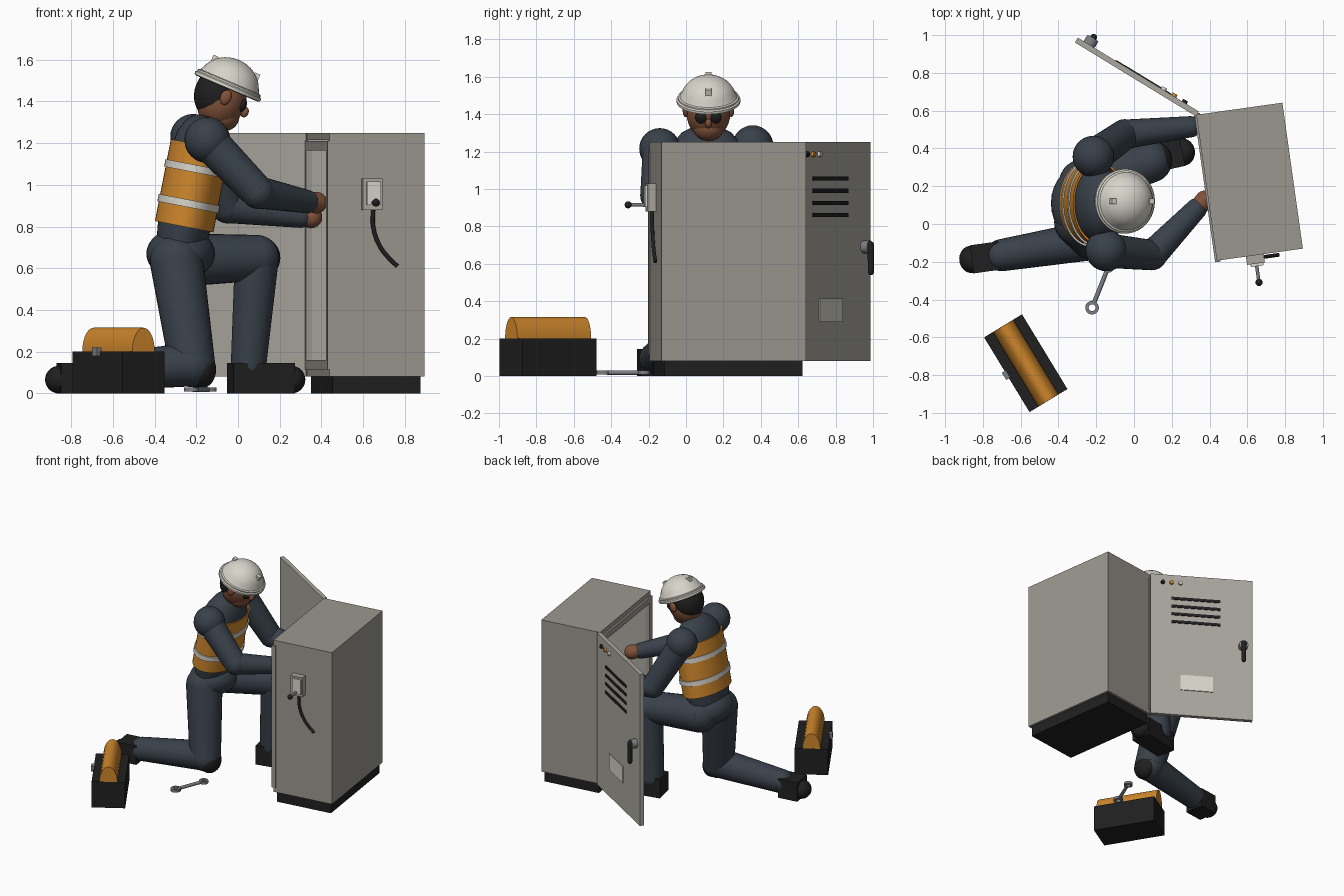
import bpy, bmesh
from math import radians, pi, cos, sin
from mathutils import Matrix, Vector

if "Cube" in bpy.data.objects:
    bpy.data.objects.remove(bpy.data.objects["Cube"], do_unlink=True)


def colour(name, r, g, b):
    m = bpy.data.materials.new(name)
    m.use_nodes = True
    m.diffuse_color = (r, g, b, 1)
    m.node_tree.nodes["Principled BSDF"].inputs["Base Color"].default_value = (r, g, b, 1)
    return m


GREY = colour("cabinet_grey", .33, .31, .275)
PALE = colour("pale_grey", .4, .385, .34)
NAVY = colour("work_navy", .04, .052, .068)
ORANGE = colour("safety_orange", .62, .24, .025)
CREAM = colour("off_white", .68, .66, .59)
BLACK = colour("rubber_black", .014, .014, .014)
SKIN = colour("skin_brown", .22, .085, .042)
METAL = colour("steel", .2, .21, .23)

T = Matrix.Translation
I = Matrix.Identity(4)


def rot(deg, axis):
    return Matrix.Rotation(radians(deg), 4, axis)


def scale(v):
    return Matrix.Diagonal((*v, 1))


def finish(name, bm, mats, M=I, smooth=True):
    bmesh.ops.transform(bm, matrix=M, verts=bm.verts)
    me = bpy.data.meshes.new(name)
    bm.to_mesh(me)
    bm.free()
    for m in mats if isinstance(mats, list) else [mats]:
        me.materials.append(m)
    if smooth:
        me.shade_smooth()
        me.set_sharp_from_angle(angle=radians(40))
    ob = bpy.data.objects.new(name, me)
    bpy.context.scene.collection.objects.link(ob)


def box(name, c, size, mat, M=I):
    bm = bmesh.new()
    bmesh.ops.create_cube(bm, size=1)
    finish(name, bm, mat, M @ T(c) @ scale(size), False)


def ball(name, c, r, mat, M=I):
    bm = bmesh.new()
    bmesh.ops.create_uvsphere(bm, u_segments=28, v_segments=16, radius=1)
    finish(name, bm, mat, M @ T(c) @ scale(r if isinstance(r, tuple) else (r, r, r)))


def rod(name, p, q, r1, r2, mat, M=I, balls=False):
    # tapered cylinder from p to q, optionally with round ends
    p, q = Vector(p), Vector(q)
    bm = bmesh.new()
    d = q - p
    A = T((p + q) / 2) @ d.to_track_quat('Z', 'Y').to_matrix().to_4x4()
    bmesh.ops.create_cone(bm, cap_ends=True, segments=28, radius1=r1, radius2=r2,
                          depth=d.length, matrix=A)
    if balls:
        for c, r in ((p, r1), (q, r2)):
            bmesh.ops.create_uvsphere(bm, u_segments=28, v_segments=16, radius=r, matrix=T(c))
    finish(name, bm, mat, M)


def lathe(name, profile, mat, M=I, closed=False):
    # spin a profile of (radius, height) points about z
    bm = bmesh.new()
    vs = [bm.verts.new((r, 0, z)) for r, z in profile]
    pairs = list(zip(vs, vs[1:])) + ([(vs[-1], vs[0])] if closed else [])
    es = [bm.edges.new(e) for e in pairs]
    bmesh.ops.spin(bm, geom=vs + es, cent=(0, 0, 0), axis=(0, 0, 1), angle=2 * pi, steps=40)
    bmesh.ops.remove_doubles(bm, verts=bm.verts, dist=.0005)
    bmesh.ops.recalc_face_normals(bm, faces=bm.faces)
    finish(name, bm, mat, M)


# Cabinet: open shell, plinth and raised door frame
CAB = T((.612, .224, 0)) @ rot(8, 'Z')
bm = bmesh.new()
bmesh.ops.create_cube(bm, size=1, matrix=T((0, 0, .665)) @ scale((.46, .78, 1.17)))
bm.normal_update()
side = [f for f in bm.faces if f.normal.x < -.9]
bmesh.ops.inset_region(bm, faces=side, thickness=.05)
inner = bmesh.ops.extrude_discrete_faces(bm, faces=side)["faces"][0]
bmesh.ops.translate(bm, vec=(.4, 0, 0), verts=inner.verts)
for e in inner.edges:
    for f in e.link_faces:
        f.material_index = 1
finish("cabinet_shell", bm, [GREY, PALE], CAB, False)
box("cabinet_plinth", (0, 0, .04), (.425, .745, .08), BLACK, CAB)
for s in (-1, 1):
    box("frame_post", (-.225, s * .374, .663), (.03, .046, 1.095), GREY, CAB)
    box("frame_rail", (-.225, 0, .663 + s * .525), (.03, .702, .045), GREY, CAB)

# Door: local x runs from hinge to free edge, local -y is the outer face
DOOR = T((.335, .583, 0)) @ rot(148.6, 'Z')
box("door_panel", (.375, 0, .665), (.75, .03, 1.17), PALE, DOOR)
for s, m in zip((.09, .155, .22), (BLACK, ORANGE, CREAM)):
    rod("indicator_lamp", (s, -.01, 1.185), (s, -.03, 1.185), .016, .014, m, DOOR)
for i in range(4):
    box("vent_slot", (.335, -.016, 1.055 - i * .065), (.36, .008, .022), BLACK, DOOR)
box("door_label", (.34, -.017, .352), (.24, .008, .125), CREAM, DOOR)
rod("handle_boss", (.68, -.01, .69), (.68, -.055, .69), .034, .034, METAL, DOOR)
rod("handle_lever", (.68, -.06, .7), (.68, -.06, .555), .018, .016, BLACK, DOOR, True)

# Switch box with lever and cable on the front face
box("switch_box", (-.027, -.412, .955), (.095, .045, .15), PALE, CAB)
box("switch_cover", (-.022, -.44, .96), (.068, .016, .115), CREAM, CAB)
rod("switch_lever", (-.025, -.44, .915), (-.025, -.53, .915), .009, .009, METAL, CAB)
ball("switch_knob", (-.025, -.535, .915), .019, BLACK, CAB)
cu = bpy.data.curves.new("power_cable", 'CURVE')
cu.dimensions = '3D'
cu.bevel_depth = .01
cu.bevel_resolution = 3
cu.use_fill_caps = True
path = [(-.02, .89), (-.02, .8), (.01, .71), (.055, .65), (.097, .61)]
sp = cu.splines.new('BEZIER')
sp.bezier_points.add(len(path) - 1)
for bp, (x, z) in zip(sp.bezier_points, path):
    bp.co = CAB @ Vector((x, -.405, z))
    bp.handle_left_type = bp.handle_right_type = 'AUTO'
cu.materials.append(BLACK)
bpy.context.scene.collection.objects.link(bpy.data.objects.new("power_cable", cu))

# Torso, leaning forward
BODY = T((-.262, .11, .78)) @ rot(11, 'Y')
WIDE = BODY @ scale((.14, .215, 1))
lathe("torso", [(0, -.12), (.8, -.11), (.9, 0), (.95, .2), (.95, .38), (.85, .47),
                (.62, .53), (.35, .56), (0, .565)], NAVY, WIDE)
lathe("vest", [(.96, .02), (1.02, .02), (1.02, .42), (.96, .42)], ORANGE, WIDE, True)
for z in (.115, .285):
    lathe("reflective_band", [(1, z), (1.07, z), (1.07, z + .036), (1, z + .036)],
          CREAM, WIDE, True)
ball("pelvis", (-.275, .11, .67), (.165, .2, .125), NAVY)
rod("neck", (-.15, .12, 1.27), (-.08, .12, 1.38), .065, .06, SKIN)

# Arms: shoulder, elbow, wrist, hand
arms = {
    "right": ((-.147, -.14, 1.215), (.095, -.165, .965), (.33, .08, .92), (.375, .125, .915)),
    "left": ((-.215, .357, 1.23), (-.05, .475, .895), (.30, .515, .85), (.352, .525, .845)),
}
for side, (sh, el, wr, hand) in arms.items():
    ball(side + "_shoulder", sh, .11, NAVY)
    rod(side + "_upper_arm", sh, el, .092, .08, NAVY, balls=True)
    rod(side + "_forearm", el, wr, .078, .056, NAVY, balls=True)
    rod(side + "_hand", wr, hand, .045, .052, SKIN, balls=True)

# Legs: hip, knee, ankle
legs = {
    "right": ((-.295, .01, .635), (-.22, -.085, .14), (-.7, -.165, .095)),
    "left": ((-.27, .215, .64), (.09, .33, .65), (.05, .345, .13)),
}
for side, (hip, knee, ankle) in legs.items():
    rod(side + "_thigh", hip, knee, .128, .11, NAVY, balls=True)
    rod(side + "_shin", knee, ankle, .106, .085, NAVY, balls=True)
ball("right_knee_pad", (-.175, -.085, .115), (.07, .09, .09), BLACK)
ball("left_knee_pad", (.128, .335, .65), (.075, .09, .09), BLACK)

# Boots: box body with rounded toe, local +x towards the toe
for side, c, turn, length in (("right", (-.785, -.177, 0), 188, .15),
                              ("left", (.11, .35, 0), 12, .3)):
    B = T(c) @ rot(turn, 'Z')
    box(side + "_boot", (0, 0, .0725), (length, .15, .145), BLACK, B)
    ball(side + "_boot_toe", (length / 2, 0, .066), (.066, .073, .066), BLACK, B)

# Head, facing +x and tilted down
HEAD = T((-.048, .12, 1.475)) @ rot(23, 'Y')
ball("head", (.0, 0, -.075), (.115, .118, .14), SKIN, HEAD)
ball("jaw", (.035, 0, -.14), (.078, .085, .075), SKIN, HEAD)
ball("hair", (-.035, 0, -.05), (.108, .122, .13), BLACK, HEAD)
ball("nose", (.122, 0, -.085), (.02, .018, .026), SKIN, HEAD)
for s in (-1, 1):
    ball("ear", (.012, s * .122, -.055), (.026, .016, .037), SKIN, HEAD)
    ball("eyewear_lens", (.098, s * .037, -.06), (.022, .034, .034), BLACK, HEAD)

# Hard hat with brim and accessory clips
dome = [(.15 * cos(a * pi / 20), .135 * sin(a * pi / 20)) for a in range(2, 11)]
lathe("hard_hat", [(0, -.012), (.16, -.014), (.171, -.01), (.171, .004), (.163, .01),
                   (.163, .018), (.153, .022)] + dome, CREAM, HEAD)
for s in (-1, 1):
    box("hat_clip", (s * .108, 0, .093), (.028, .03, .034), CREAM, HEAD)

# Toolbox with a domed roll on top
TOOL = T((-.573, -.737, 0)) @ rot(-58.7, 'Z')
box("toolbox_body", (0, 0, .1), (.463, .235, .2), BLACK, TOOL)
rod("toolbox_roll", (-.231, 0, 0), (.231, 0, 0), 1, 1, ORANGE,
    TOOL @ T((0, 0, .2)) @ scale((1, .063, .115)))
box("toolbox_latch", (0, -.122, .2), (.045, .025, .04), METAL, TOOL)

# Wrench on the floor
ends = Vector((-.222, -.443, .018)), Vector((-.135, -.225, .018))
rod("wrench_shaft", ends[0].lerp(ends[1], .1), ends[1].lerp(ends[0], .1), .012, .012, METAL)
for p, r in zip(ends, (.036, .032)):
    lathe("wrench_ring", [(r * .5, -.01), (r, -.01), (r, .01), (r * .5, .01)], METAL, T(p), True)
